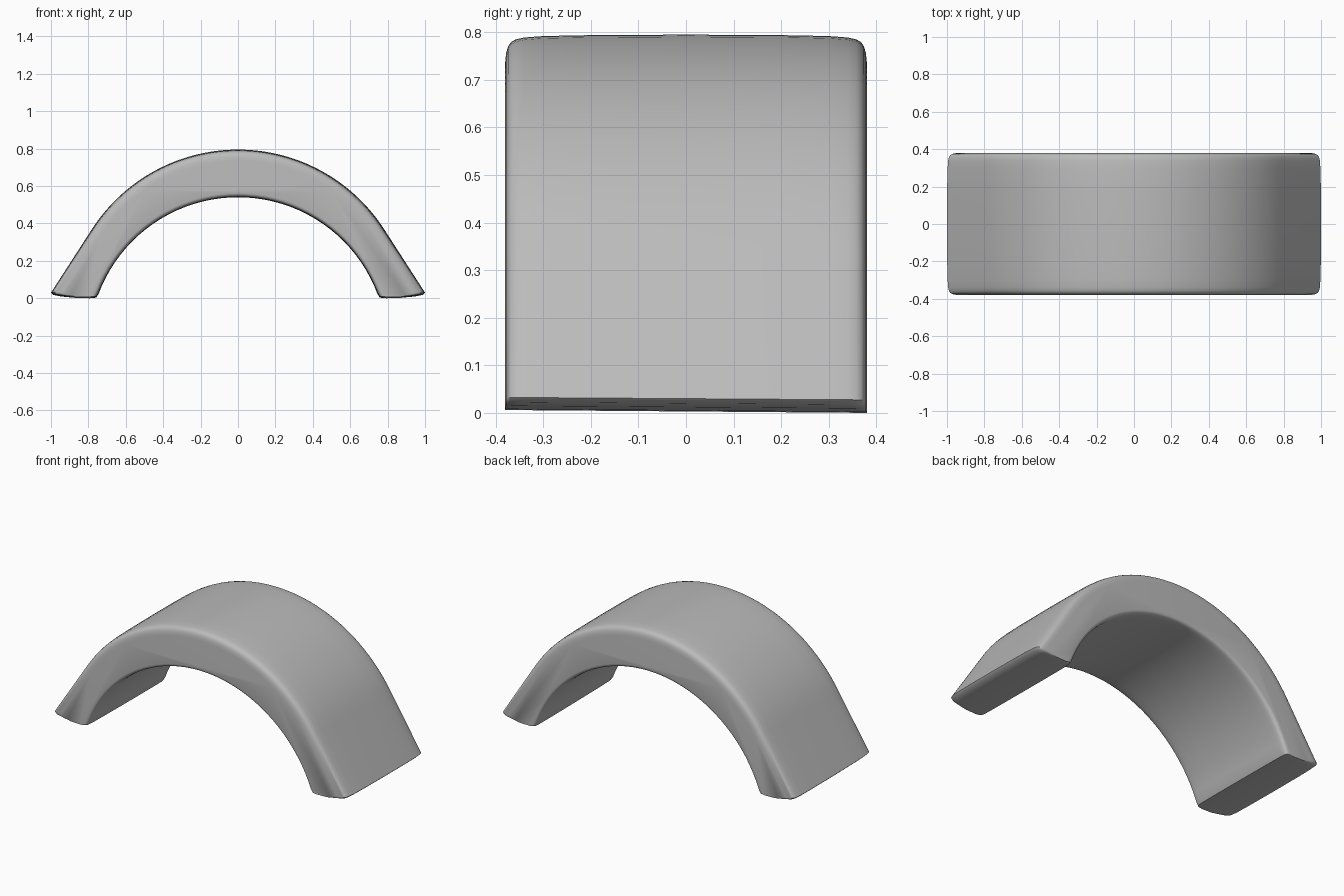
import bpy
import bmesh
import math

cube = bpy.data.objects.get("Cube")
if cube:
    bpy.data.objects.remove(cube, do_unlink=True)


def arc(radius, center_z, end_x, steps):
    """Points of a circular arc from +end_x over the crown to -end_x."""
    a = math.asin(end_x / radius)
    angles = [a - 2 * a * i / steps for i in range(steps + 1)]
    return [(radius * math.sin(t), center_z + radius * math.cos(t)) for t in angles]


def arch_profile(e):
    """Closed outline of the arch, pulled inwards by e."""
    inner = 0.4 * e
    foot = [(0.757 + inner, 0.006), (0.775 + inner, 0.003), (0.87, 0.005),
            (0.95 - e, 0.012), (0.99 - 1.1 * e, 0.02), (1 - 1.1 * e, 0.03)]
    outer = arc(0.93 - e, -0.135, 0.79 - 0.8 * e, 40)
    under = arc(0.796 + inner, -0.256, 0.745 + inner, 40)
    mirrored = [(-x, z) for x, z in reversed(foot)]
    return foot + outer + mirrored + under[::-1]


# Depth and inset of each section from the middle out to the rounded rim
rim = [(0.0, 0.0), (0.2, 0.001), (0.3, 0.003), (0.34, 0.006), (0.358, 0.01),
       (0.368, 0.016), (0.374, 0.025), (0.378, 0.038), (0.38, 0.058)]
sections = [(-y, e) for y, e in reversed(rim[1:])] + rim

bm = bmesh.new()
rings = []
for y, e in sections:
    # The feet dip very slightly towards the back
    rings.append([bm.verts.new((x, y, z - 0.008 * y * max(0, 1 - z / 0.2)))
                  for x, z in arch_profile(e)])
count = len(rings[0])
for a, b in zip(rings, rings[1:]):
    for i in range(count):
        j = (i + 1) % count
        bm.faces.new((a[i], a[j], b[j], b[i]))
bm.faces.new(rings[0])
bm.faces.new(rings[-1][::-1])
bmesh.ops.recalc_face_normals(bm, faces=bm.faces)

mesh = bpy.data.meshes.new("arch")
bm.to_mesh(mesh)
bm.free()
arch = bpy.data.objects.new("arch", mesh)
bpy.context.collection.objects.link(arch)

# Plain grey surface
grey = bpy.data.materials.new("plain grey")
grey.use_nodes = True
color = (0.5, 0.5, 0.5, 1)
grey.diffuse_color = color
grey.node_tree.nodes["Principled BSDF"].inputs["Base Color"].default_value = color
mesh.materials.append(grey)

bpy.context.view_layer.objects.active = arch
arch.select_set(True)
bpy.ops.object.shade_smooth_by_angle(angle=math.radians(40))
